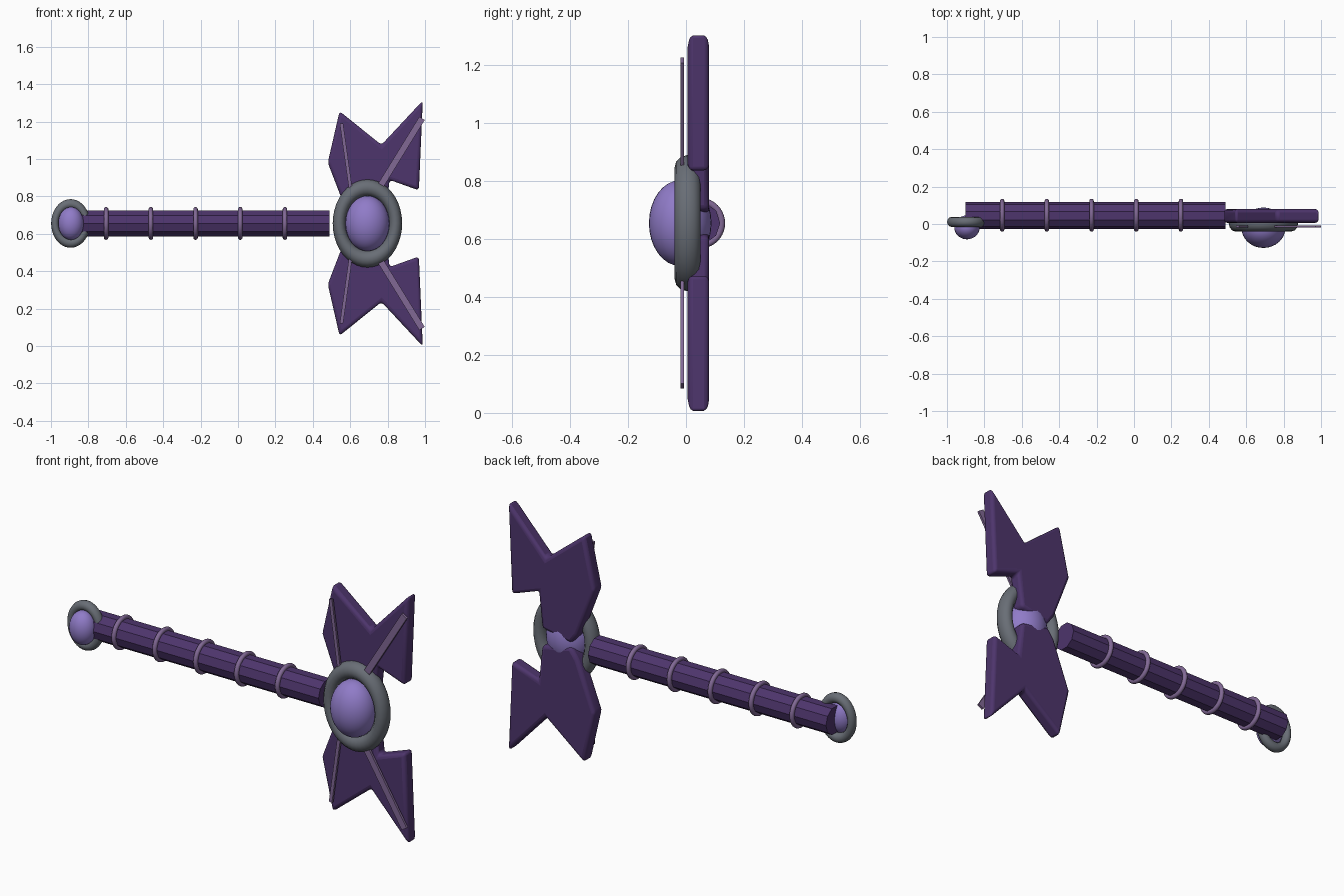
import bpy, bmesh, math
from mathutils import Vector

if "Cube" in bpy.data.objects:
    bpy.data.objects.remove(bpy.data.objects["Cube"])

ZC = 0.655  # height of the handle axis


def material(name, rgb):
    m = bpy.data.materials.new(name)
    m.diffuse_color = (*rgb, 1)
    m.use_nodes = True
    m.node_tree.nodes["Principled BSDF"].inputs["Base Color"].default_value = m.diffuse_color
    return m


PURPLE = material("dark_purple", (0.075, 0.035, 0.15))
MAUVE = material("mauve", (0.22, 0.14, 0.30))
GEM = material("gem_violet", (0.28, 0.20, 0.58))
STEEL = material("steel", (0.14, 0.155, 0.18))


def finish(name, mat, smooth=True, angle=40):
    ob = bpy.context.object
    ob.name = name
    ob.data.materials.append(mat)
    if smooth:
        bpy.ops.object.shade_smooth_by_angle(angle=math.radians(angle))
    return ob


def ring(name, loc, major, minor, rot, mat, scale=(1, 1, 1)):
    bpy.ops.mesh.primitive_torus_add(location=loc, rotation=rot, major_radius=major,
                                     minor_radius=minor, major_segments=40, minor_segments=12)
    bpy.context.object.scale = scale
    return finish(name, mat, angle=60)


def gem(name, loc, radii):
    bpy.ops.mesh.primitive_uv_sphere_add(segments=32, ring_count=16, radius=1, location=loc)
    bpy.context.object.scale = radii
    return finish(name, GEM)


# Handle shaft and its wrapped bands
bpy.ops.mesh.primitive_cylinder_add(vertices=10, radius=0.073, depth=1.39,
                                    location=(-0.205, 0.045, ZC),
                                    rotation=(0, math.pi / 2, 0))
finish("handle", PURPLE, angle=30)
for i in range(5):
    ring(f"handle_band_{i + 1}", (-0.705 + 0.239 * i, 0.047, ZC), 0.076, 0.012,
         (0, math.pi / 2, 0), MAUVE)

# Oval rings and gems at the pommel and the head
facing = (math.pi / 2, 0, 0)
ring("pommel_ring", (-0.895, 0.011, ZC), 0.104, 0.026, facing, STEEL, (0.8, 1, 1))
gem("pommel_gem", (-0.893, -0.018, ZC), (0.068, 0.064, 0.088))
ring("head_ring", (0.692, 0.005, ZC), 0.19, 0.045, facing, STEEL, (0.79, 1, 1))
gem("head_gem", (0.692, -0.02, ZC), (0.118, 0.108, 0.148))

# Blade outline (x, z) for the upper blade, mirrored for the lower one
OUTLINE = [(0.48, 0.98), (0.543, 1.255), (0.767, 1.075), (0.988, 1.312),
           (0.967, 0.832), (0.81, 0.888), (0.79, 0.70), (0.62, 0.665), (0.58, 0.72)]


def blade(name, side):
    bm = bmesh.new()
    verts = [bm.verts.new((x, 0.006, ZC + side * (z - ZC))) for x, z in OUTLINE]
    face = bm.faces.new(verts)
    ext = bmesh.ops.extrude_face_region(bm, geom=[face])
    moved = [v for v in ext["geom"] if isinstance(v, bmesh.types.BMVert)]
    bmesh.ops.translate(bm, verts=moved, vec=(0, 0.074, 0))
    bmesh.ops.recalc_face_normals(bm, faces=bm.faces)
    me = bpy.data.meshes.new(name)
    bm.to_mesh(me)
    bm.free()
    ob = bpy.data.objects.new(name, me)
    bpy.context.collection.objects.link(ob)
    bpy.ops.object.select_all(action='DESELECT')
    bpy.context.view_layer.objects.active = ob
    ob.select_set(True)
    bev = ob.modifiers.new("rounded_edges", 'BEVEL')
    bev.width = 0.018
    bev.segments = 3
    bev.limit_method = 'ANGLE'
    bev.angle_limit = math.radians(20)
    finish(name, PURPLE)


# Thin straight rib between two (x, z) points in front of a blade
def rib(name, a, b, width, side):
    a, b = (Vector((x, -0.013, ZC + side * (z - ZC))) for x, z in (a, b))
    d = b - a
    bpy.ops.mesh.primitive_cube_add(size=1, location=(a + b) / 2,
                                    rotation=(0, math.atan2(d.x, d.z), 0))
    bpy.context.object.scale = (width, 0.012, d.length)
    finish(name, MAUVE, smooth=False)


for tag, side in (("upper", 1), ("lower", -1)):
    blade(f"{tag}_blade", side)
    rib(f"{tag}_inner_rib", (0.605, 0.82), (0.553, 1.19), 0.018, side)
    rib(f"{tag}_outer_rib", (0.755, 0.845), (0.984, 1.217), 0.034, side)
